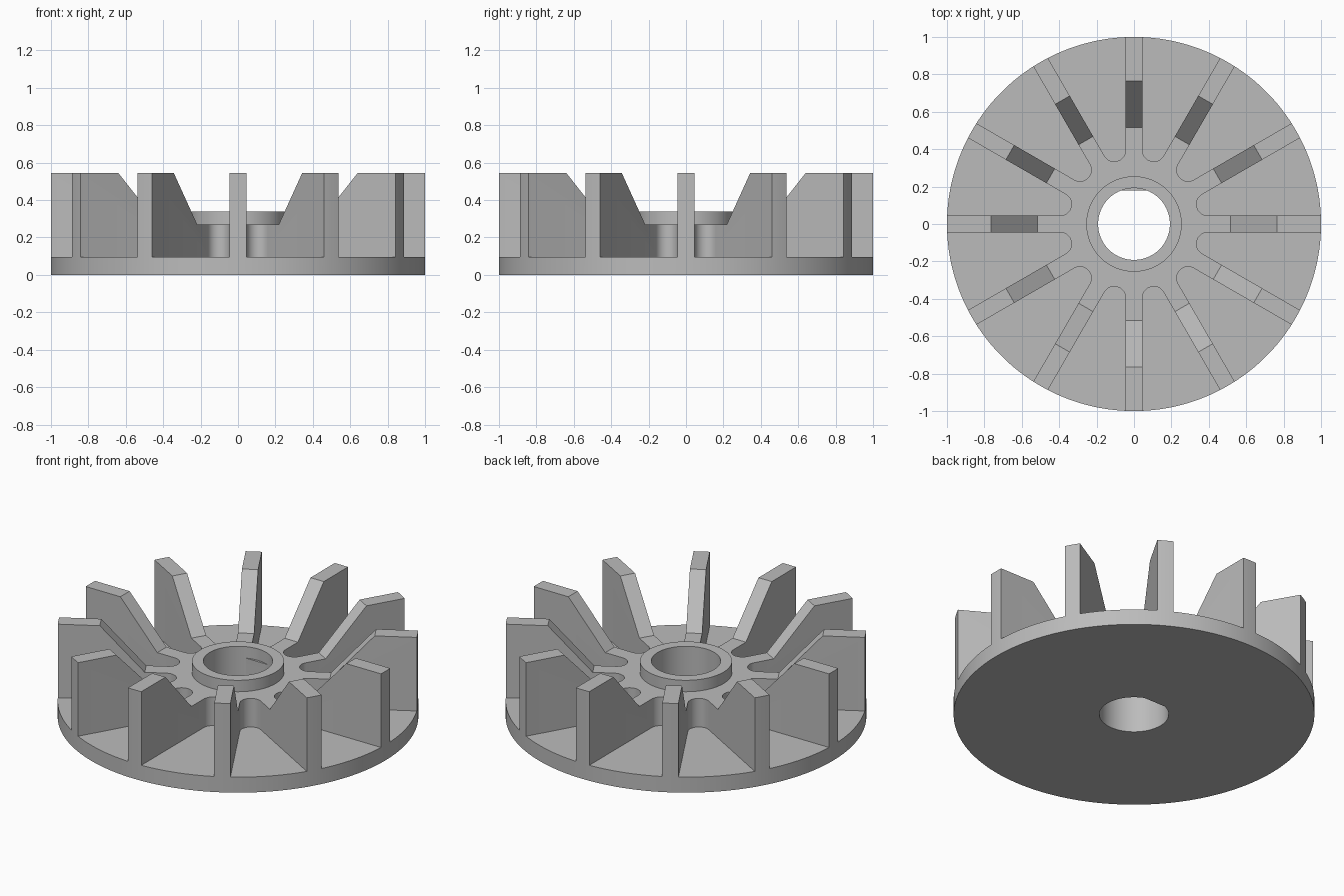
import bpy
import bmesh
from math import sin, cos, pi, radians, sqrt

FINS = 12
FIN_HALF = 0.045      # half thickness of a fin
FLOOR, WEB, TOP, HUB_TOP = 0.095, 0.27, 0.545, 0.34
HUB_R, BORE_R, FLAT_Y = 0.255, 0.192, 0.178

cube = bpy.data.objects.get("Cube")
if cube:
    bpy.data.objects.remove(cube, do_unlink=True)

grey = bpy.data.materials.new("plain grey")
grey.use_nodes = True
colour = (0.5, 0.5, 0.5, 1)
grey.diffuse_color = colour
grey.node_tree.nodes["Principled BSDF"].inputs["Base Color"].default_value = colour


def circle(radius, count, turn=0.0):
    return [(radius * cos(turn + 2 * pi * i / count),
             radius * sin(turn + 2 * pi * i / count)) for i in range(count)]


def loft(name, sections):
    """Solid from groups of (lower outline, z0, upper outline, z1)."""
    bm = bmesh.new()
    for low, z0, high, z1 in sections:
        a = [bm.verts.new((x, y, z0)) for x, y in low]
        b = [bm.verts.new((x, y, z1)) for x, y in high]
        bm.faces.new(a[::-1])
        bm.faces.new(b)
        for i in range(len(a)):
            j = (i + 1) % len(a)
            bm.faces.new((a[i], a[j], b[j], b[i]))
    bmesh.ops.recalc_face_normals(bm, faces=bm.faces)
    mesh = bpy.data.meshes.new(name)
    bm.to_mesh(mesh)
    bm.free()
    mesh.materials.append(grey)
    obj = bpy.data.objects.new(name, mesh)
    bpy.context.collection.objects.link(obj)
    return obj


def combine(target, tool, operation):
    """Apply a boolean and remove the tool."""
    tool.hide_render = True
    mod = target.modifiers.new(operation, 'BOOLEAN')
    mod.operation, mod.object, mod.solver = operation, tool, 'EXACT'
    bpy.context.view_layer.objects.active = target
    bpy.ops.object.modifier_apply(modifier=mod.name)
    bpy.data.objects.remove(tool, do_unlink=True)


# Round blank, from which the finned disc is cut
rim = circle(1, 180)
wheel = loft("finned_disc", [(rim, 0, rim, TOP)])

# Wedge pockets between the fins, with a rounded end near the hub
half = pi / FINS
centre = (HUB_R + 0.003 + FIN_HALF) / (1 - sin(half))
fillet = centre * sin(half) - FIN_HALF
reach = 1.3
side = (reach * sin(half) - FIN_HALF) / cos(half)
outline = [(reach, -side), (reach, side)]
steps = 16
for i in range(steps + 1):
    a = pi / 2 + half + (pi - 2 * half) * i / steps
    outline.append((centre + fillet * cos(a), fillet * sin(a)))
pockets = []
for k in range(FINS):
    t = (2 * k + 1) * half
    turned = [(x * cos(t) - y * sin(t), x * sin(t) + y * cos(t)) for x, y in outline]
    pockets.append((turned, FLOOR, turned, 0.8))
combine(wheel, loft("pocket_cutter", pockets), 'DIFFERENCE')

# Faceted funnel that slopes the inner end of every fin
slope = (0.765 - 0.515) / (TOP - WEB)
low = circle(0.515 / cos(half), FINS, half)
high = circle((0.515 + slope * (0.65 - WEB)) / cos(half), FINS, half)
combine(wheel, loft("slope_cutter", [(low, WEB, high, 0.65)]), 'DIFFERENCE')

# Raised hub collar
collar = circle(HUB_R, 96)
combine(wheel, loft("hub_collar", [(collar, 0.18, collar, HUB_TOP)]), 'UNION')

# Shaft bore: flat-sided below, fully round at the top
start = math_angle = pi / 2 + sqrt(1 - (FLAT_Y / BORE_R) ** 2)
bore = circle(BORE_R, 96)
flat_bore = [(x, y) for x, y in bore if y < FLAT_Y]
chord = sqrt(BORE_R ** 2 - FLAT_Y ** 2)
split = next(i for i, (x, y) in enumerate(flat_bore) if x < 0)
flat_bore[split:split] = [(chord, FLAT_Y), (-chord, FLAT_Y)]
combine(wheel, loft("flat_bore_cutter", [(flat_bore, -0.1, flat_bore, WEB)]), 'DIFFERENCE')
combine(wheel, loft("round_bore_cutter", [(bore, WEB, bore, 0.6)]), 'DIFFERENCE')

# Smooth round walls, sharp edges elsewhere
bpy.ops.object.select_all(action='DESELECT')
wheel.select_set(True)
bpy.context.view_layer.objects.active = wheel
bpy.ops.object.shade_smooth_by_angle(angle=radians(25))
